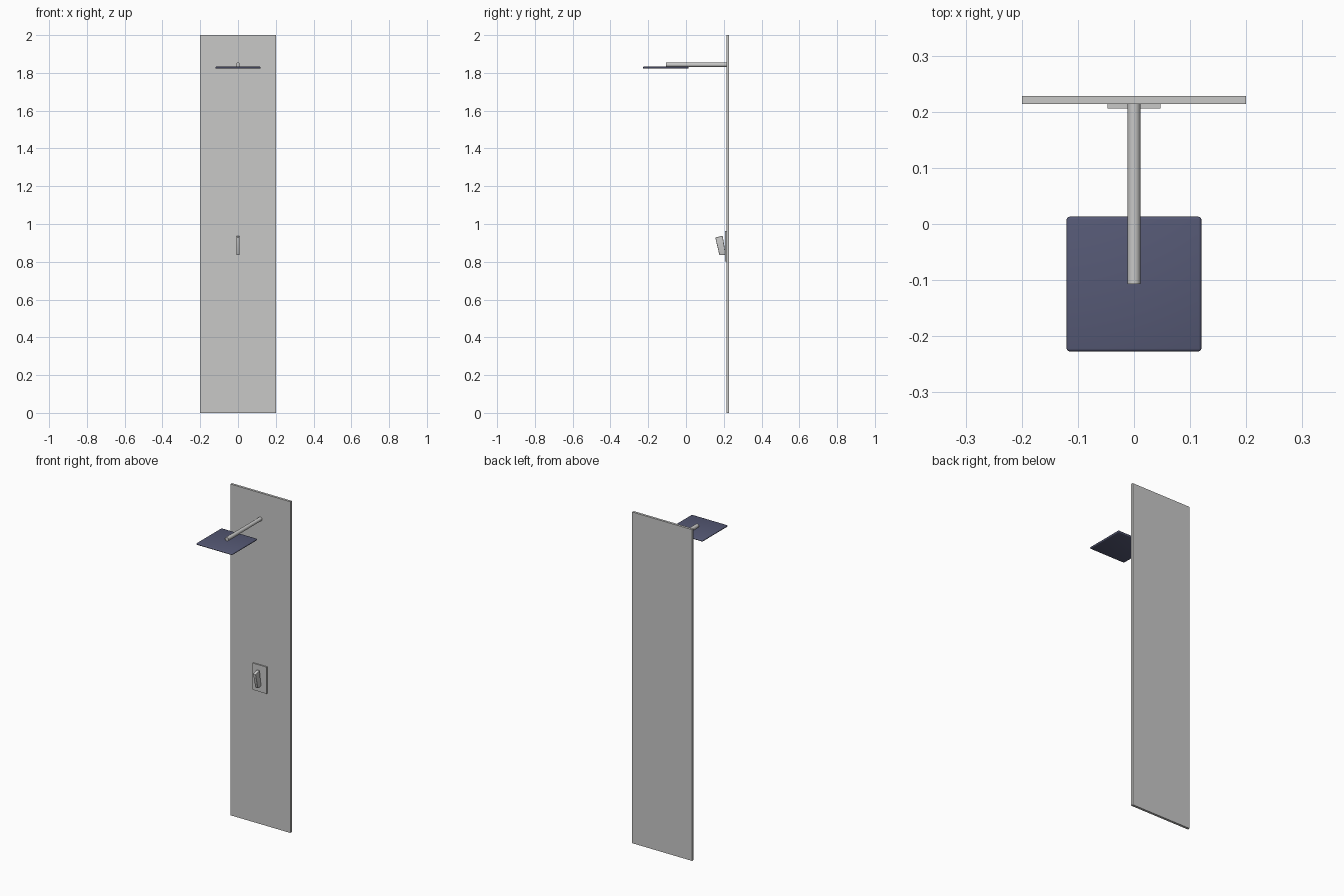
import bpy, bmesh, math
from mathutils import Matrix

if "Cube" in bpy.data.objects:
    bpy.data.objects.remove(bpy.data.objects["Cube"])


def material(name, rgb):
    m = bpy.data.materials.new(name)
    m.diffuse_color = (*rgb, 1)
    m.use_nodes = True
    m.node_tree.nodes["Principled BSDF"].inputs["Base Color"].default_value = m.diffuse_color
    return m


grey = material("light grey", (0.58, 0.58, 0.575))
slate = material("slate blue", (0.092, 0.1, 0.178))


def finish(name, bm, mat, bevel=0, segments=3, smooth=False):
    bmesh.ops.recalc_face_normals(bm, faces=bm.faces)
    if bevel:
        bmesh.ops.bevel(bm, geom=bm.edges[:], offset=bevel, segments=segments,
                        profile=0.5, affect='EDGES', clamp_overlap=True)
    mesh = bpy.data.meshes.new(name)
    bm.to_mesh(mesh)
    bm.free()
    mesh.materials.append(mat)
    ob = bpy.data.objects.new(name, mesh)
    bpy.context.collection.objects.link(ob)
    if smooth:
        bpy.ops.object.select_all(action='DESELECT')
        ob.select_set(True)
        bpy.context.view_layer.objects.active = ob
        bpy.ops.object.shade_smooth_by_angle(angle=math.radians(35))
    return ob


def box(name, lo, hi, mat, **kw):
    bm = bmesh.new()
    size = [b - a for a, b in zip(lo, hi)]
    mid = [(a + b) / 2 for a, b in zip(lo, hi)]
    bmesh.ops.create_cube(bm, size=1,
                          matrix=Matrix.Translation(mid) @ Matrix.Diagonal((*size, 1)))
    return finish(name, bm, mat, **kw)


# Wall panel and valve plate
box("wall_panel", (-0.2, 0.2135, 0), (0.2, 0.228, 2), grey)
box("valve_plate", (-0.047, 0.206, 0.802), (0.047, 0.2135, 0.963), grey)

# Square rain shower head
box("shower_head", (-0.12, -0.227, 1.822), (0.12, 0.013, 1.833), slate,
    bevel=0.005, smooth=True)

# Round arm from the wall to the middle of the head
bm = bmesh.new()
bmesh.ops.create_cone(bm, cap_ends=True, segments=24, radius1=0.0115, radius2=0.0115,
                      depth=0.321,
                      matrix=Matrix.Translation((0, 0.0535, 1.843))
                      @ Matrix.Rotation(math.pi / 2, 4, 'X'))
finish("shower_arm", bm, grey, smooth=True)

# Tilted lever: side profile (y, z) extruded across x
profile = [(0.155, 0.928), (0.194, 0.938), (0.2065, 0.86), (0.2065, 0.836), (0.177, 0.835)]
bm = bmesh.new()
face = bm.faces.new([bm.verts.new((-0.009, y, z)) for y, z in profile])
ext = bmesh.ops.extrude_face_region(bm, geom=[face])
bmesh.ops.translate(bm, vec=(0.018, 0, 0),
                    verts=[v for v in ext["geom"] if isinstance(v, bmesh.types.BMVert)])
finish("valve_lever", bm, grey, bevel=0.003, smooth=True)
